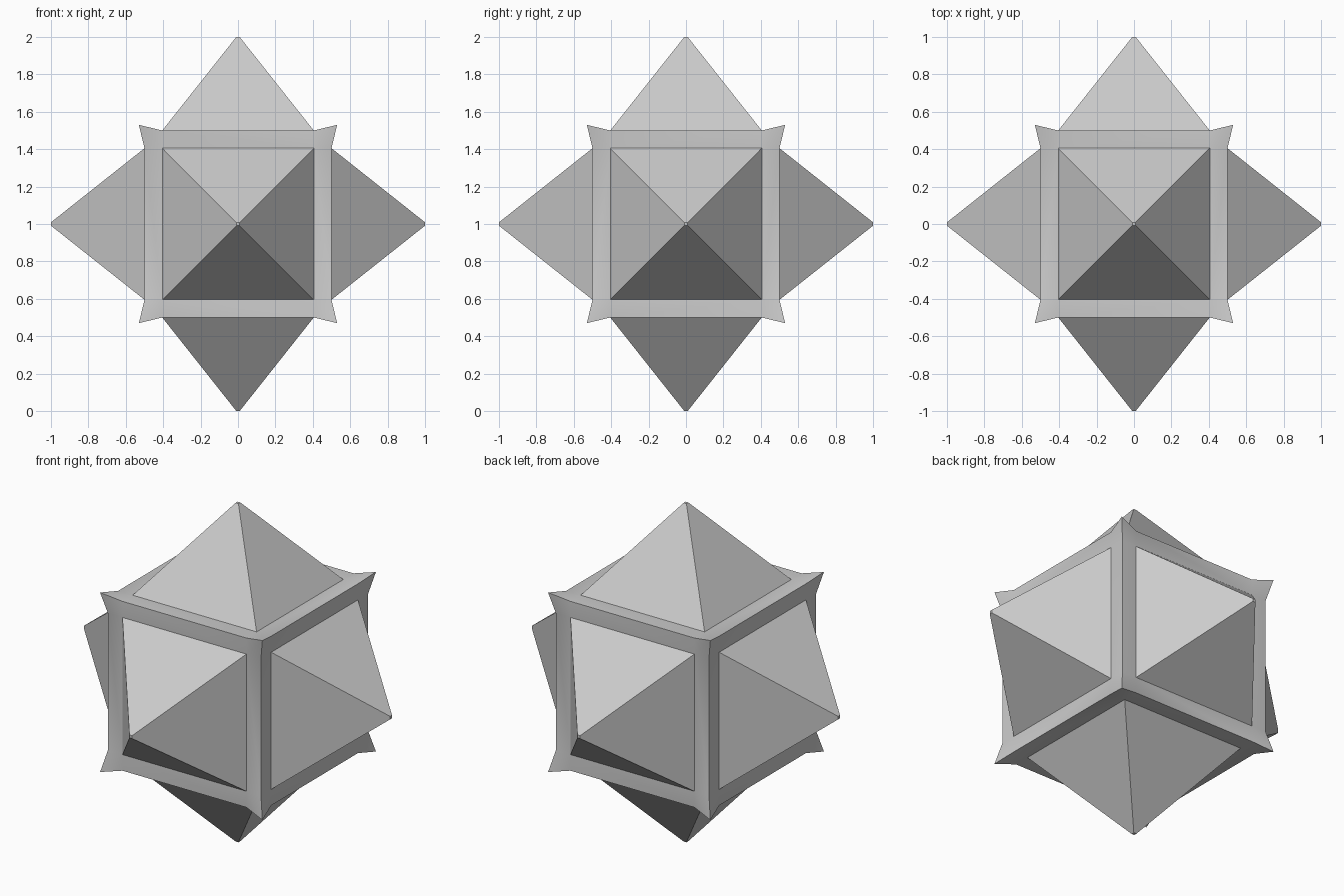
import bpy, bmesh, math
from mathutils import Vector

if "Cube" in bpy.data.objects:
    bpy.data.objects.remove(bpy.data.objects["Cube"])

CENTER = Vector((0, 0, 1))
HALF, INNER, CORNER = 0.5, 0.405, 0.53   # cube half size, pyramid base, pulled-out corner
TIP = 0.009                              # tiny flat tip of each pyramid
STEPS = (-HALF, -INNER, INNER, HALF)

bm = bmesh.new()

for axis in range(3):
    for sign in (-1, 1):
        def point(u, v, h):
            p = Vector()
            p[axis], p[(axis + 1) % 3], p[(axis + 2) % 3] = sign * h, u, v
            return p

        # Cube side: 4 x 4 grid whose outer corners are pulled outward
        grid = []
        for u in STEPS:
            row = []
            for v in STEPS:
                p = point(u, v, HALF)
                if abs(u) == HALF and abs(v) == HALF:
                    p *= CORNER / HALF
                row.append(bm.verts.new(CENTER + p))
            grid.append(row)

        def face(verts):
            bm.faces.new(verts if sign > 0 else verts[::-1])

        for i in range(3):
            for j in range(3):
                a, b, c, d = grid[i][j], grid[i + 1][j], grid[i + 1][j + 1], grid[i][j + 1]
                if i == 1 and j == 1:
                    # Pyramid rising from the middle of the side
                    base = [a, b, c, d]
                    tip = [bm.verts.new(CENTER + point(u, v, 1.0)) for u, v in
                           ((-TIP, -TIP), (TIP, -TIP), (TIP, TIP), (-TIP, TIP))]
                    for k in range(4):
                        n = (k + 1) % 4
                        face([base[k], base[n], tip[n], tip[k]])
                    face(tip)
                elif i != 1 and j != 1 and i != j:
                    # Corner quads split from the pyramid base to the spike
                    face([a, b, d])
                    face([b, c, d])
                elif i != 1 and j != 1:
                    face([a, b, c])
                    face([a, c, d])
                else:
                    face([a, b, c, d])

# Weld the six sides into one closed body
bmesh.ops.remove_doubles(bm, verts=bm.verts, dist=0.0005)
bmesh.ops.recalc_face_normals(bm, faces=bm.faces)
mesh = bpy.data.meshes.new("spiked_cube")
bm.to_mesh(mesh)
bm.free()
obj = bpy.data.objects.new("spiked_cube", mesh)
bpy.context.collection.objects.link(obj)
bpy.context.view_layer.objects.active = obj
obj.select_set(True)
bpy.ops.object.shade_smooth_by_angle(angle=math.radians(30))
